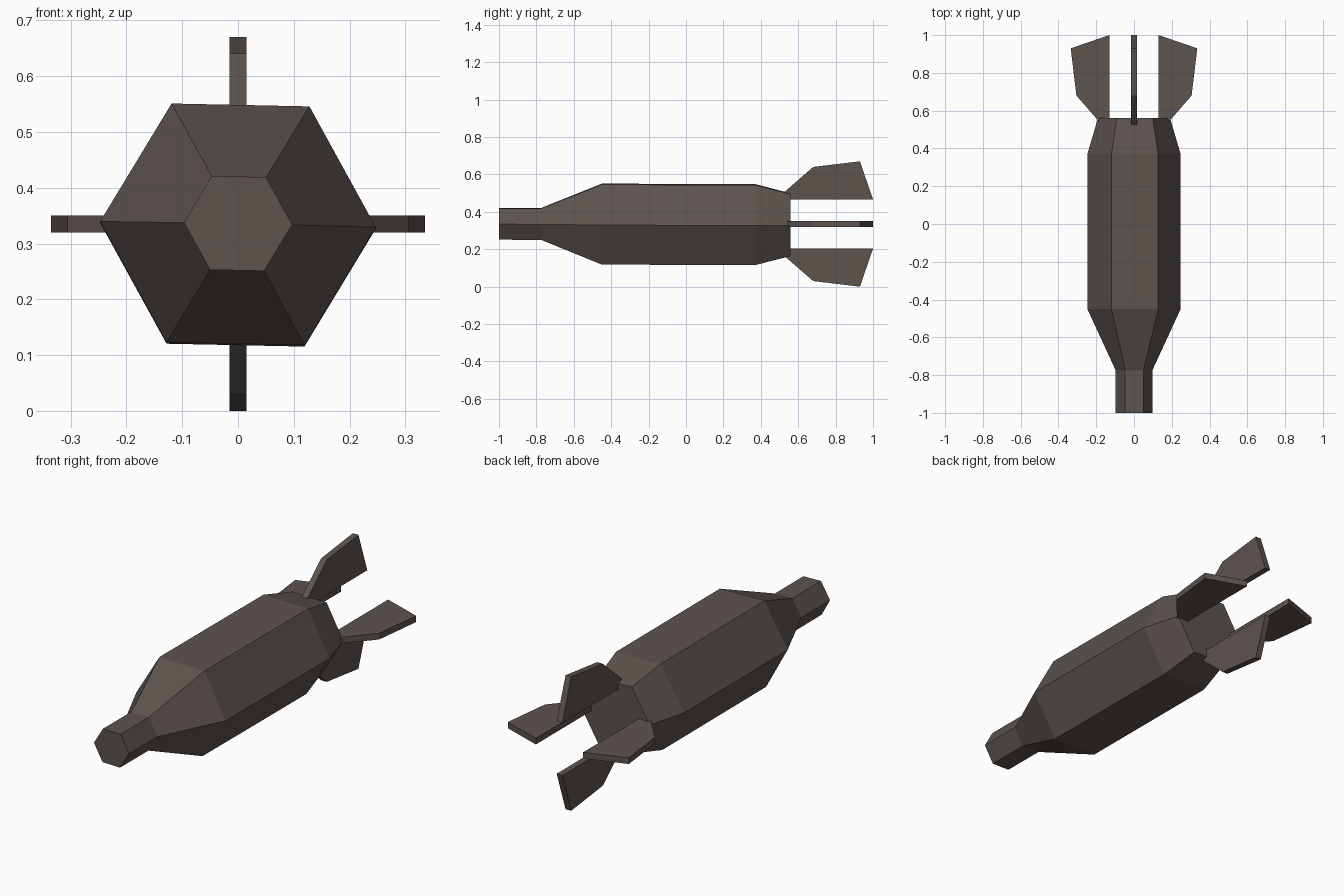
import bpy, bmesh, math

if "Cube" in bpy.data.objects:
    bpy.data.objects.remove(bpy.data.objects["Cube"])

mat = bpy.data.materials.new("dark brown grey")
mat.diffuse_color = (0.107, 0.087, 0.076, 1)
mat.use_nodes = True
mat.node_tree.nodes["Principled BSDF"].inputs["Base Color"].default_value = mat.diffuse_color
CZ = 0.335  # height of the long axis


def finish(bm, name):
    bmesh.ops.recalc_face_normals(bm, faces=bm.faces)
    mesh = bpy.data.meshes.new(name)
    bm.to_mesh(mesh)
    bm.free()
    mesh.materials.append(mat)
    obj = bpy.data.objects.new(name, mesh)
    bpy.context.collection.objects.link(obj)
    return obj


# six-sided body, lofted through (y, radius) rings with a slight roll and droop
bm = bmesh.new()
rings = []
for y, r in [(-1, .097), (-.775, .097), (-.45, .247), (.37, .247), (.56, .191)]:
    zc = 0.336 - 0.003 * (y + 1)
    ring = []
    for i in range(6):
        a = math.radians(60 * i - 1.2)
        ring.append(bm.verts.new((r * math.cos(a), y, zc + r * math.sin(a))))
    rings.append(ring)
for a, b in zip(rings, rings[1:]):
    for i in range(6):
        j = (i + 1) % 6
        bm.faces.new((a[i], a[j], b[j], b[i]))
bm.faces.new(rings[0])
bm.faces.new(rings[-1])
finish(bm, "body")

# four tail fins: (distance from axis, y) outline, extruded and turned about the axis
OUTLINE = [(.131, .48), (.131, 1), (.335, .93), (.305, .68)]
for k, name in enumerate(["right_fin", "top_fin", "left_fin", "bottom_fin"]):
    bm = bmesh.new()
    face = bm.faces.new([bm.verts.new((d, y, -.0155)) for d, y in OUTLINE])
    ext = bmesh.ops.extrude_face_region(bm, geom=[face])
    for v in ext["geom"]:
        if isinstance(v, bmesh.types.BMVert):
            v.co.z += .031
    fin = finish(bm, name)
    fin.location.z = CZ
    fin.rotation_euler.y = -k * math.pi / 2
